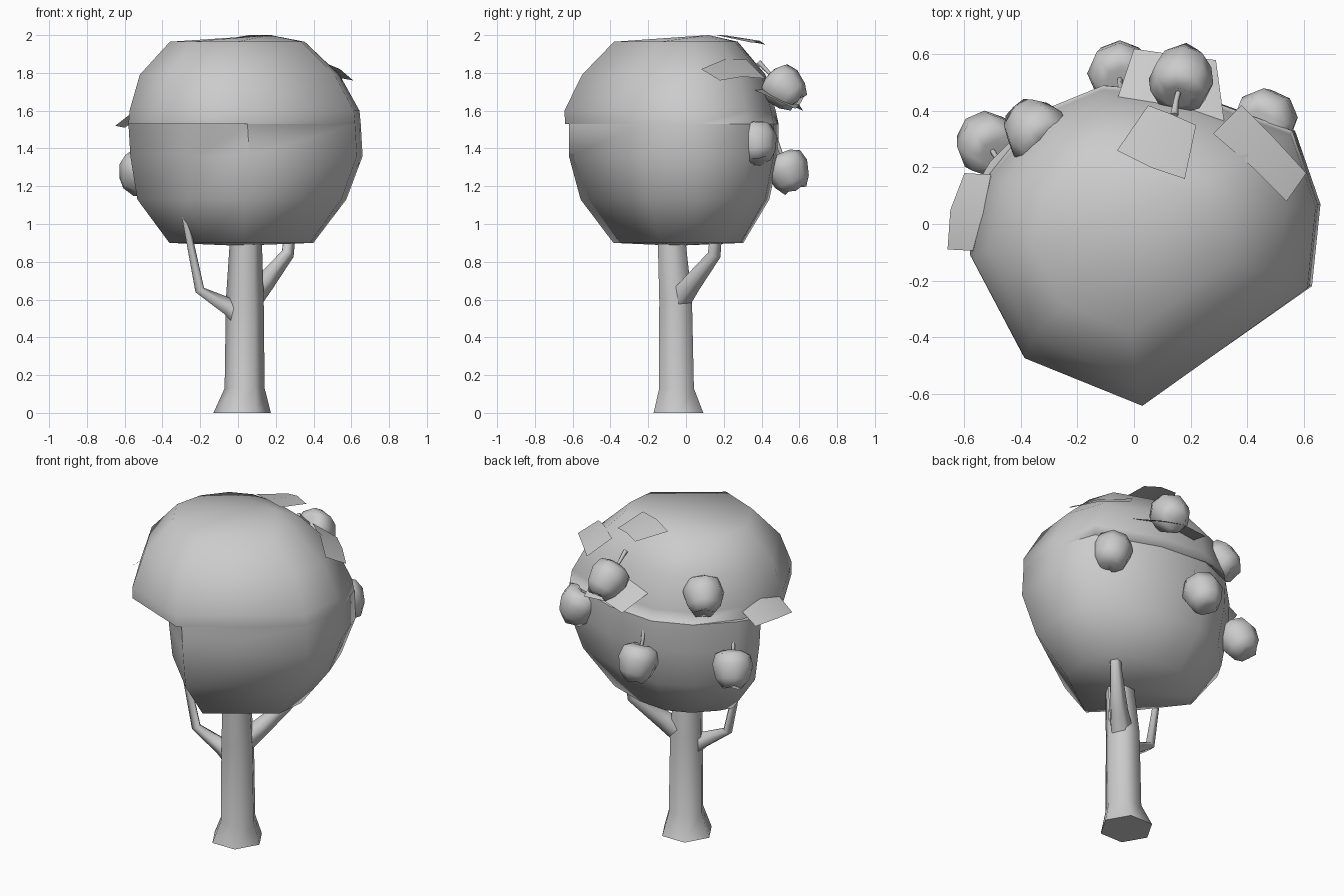
import bpy, math
from mathutils import Vector, Matrix

if "Cube" in bpy.data.objects:
    bpy.data.objects.remove(bpy.data.objects["Cube"])


def make(name, verts, faces, matrix=None, angle=80):
    me = bpy.data.meshes.new(name)
    me.from_pydata([tuple(v) for v in verts], [], faces)
    me.update()
    ob = bpy.data.objects.new(name, me)
    bpy.context.collection.objects.link(ob)
    if matrix:
        ob.matrix_world = matrix
    bpy.ops.object.select_all(action='DESELECT')
    bpy.context.view_layer.objects.active = ob
    ob.select_set(True)
    bpy.ops.object.shade_smooth_by_angle(angle=math.radians(angle))
    return ob


def loft(rings, bottom=None, top=None):
    """Skin equal-length rings; ends close to a point or with a flat cap."""
    n = len(rings[0])
    verts = [v for r in rings for v in r]
    faces = [(k * n + i, k * n + (i + 1) % n, (k + 1) * n + (i + 1) % n, (k + 1) * n + i)
             for k in range(len(rings) - 1) for i in range(n)]
    last = (len(rings) - 1) * n
    if bottom is None:
        faces.append(tuple(reversed(range(n))))
    else:
        verts.append(bottom)
        faces += [((i + 1) % n, i, len(verts) - 1) for i in range(n)]
    if top is None:
        faces.append(tuple(range(last, last + n)))
    else:
        verts.append(top)
        faces += [(last + i, last + (i + 1) % n, len(verts) - 1) for i in range(n)]
    return verts, faces


def circle(n, r):
    return [Vector((r * math.cos(2 * math.pi * i / n), r * math.sin(2 * math.pi * i / n), 0))
            for i in range(n)]


def tube(points, radii, sides):
    pts = [Vector(p) for p in points]
    rings = []
    for i, p in enumerate(pts):
        d = pts[min(i + 1, len(pts) - 1)] - pts[max(i - 1, 0)]
        q = Vector((0, 0, 1)).rotation_difference(d)
        rings.append([p + q @ v for v in circle(sides, radii[i])])
    return loft(rings)


# Trunk: hexagonal, flared at the foot
trunk = [(.022, -.04, 0, .152), (.035, -.05, .13, .106), (.036, -.055, .6, .1), (.044, -.085, 1.05, .078)]
rings = [[Vector((x, y, z)) + v for v in circle(6, r)] for x, y, z, r in trunk]
make("trunk", *loft(rings))

# Branches
make("left_branch", *tube([(.03, -.06, .5), (-.05, -.08, .56), (-.205, -.11, .65), (-.285, -.13, 1.05)],
                          [.07, .05, .028, .018], 5))
make("right_branch", *tube([(.06, -.04, .6), (.14, .03, .69), (.26, .15, .84), (.28, .165, 1.02)],
                           [.07, .055, .037, .032], 5))

# Foliage: upper crown overhangs the lower part at the front left
back = [(.63, -.22), (.66, .07), (.57, .33), (.2, .465), (-.1, .49), (-.32, .4)]
lower = [(.06, -.62)] + back + [(-.5, .22), (-.57, .1), (-.27, -.29)]
upper = [(.04, -.64)] + back + [(-.5, .18), (-.57, -.11), (-.38, -.47)]
levels = [(lower, .9, .62, -.01, 0), (lower, 1.13, .9, -.02, 0), (lower, 1.36, 1, 0, 0),
          (lower, 1.53, 1, -.01, 0), (upper, 1.53, 1, -.01, 0), (upper, 1.6, .99, -.01, -.01),
          (upper, 1.79, .86, -.03, 0), (upper, 1.965, .58, -.03, -.01)]
rings = [[Vector((x * s + dx, y * s + dy, z)) for x, y in shape] for shape, z, s, dx, dy in levels]
make("foliage", *loft(rings, Vector((0, -.05, .885)), Vector((.17, .12, 2))))

# Loose leaf flaps: a root row on the foliage and a tip row standing off it
flaps = {
    "left": ([(-.47, -.1, 1.66), (-.47, .03, 1.66), (-.42, .17, 1.63)],
             [(-.66, -.09, 1.51), (-.65, .05, 1.52), (-.6, .18, 1.51)]),
    "right": ([(.54, .08, 1.82), (.42, .2, 1.87), (.28, .32, 1.87)],
              [(.61, .18, 1.76), (.5, .3, 1.78), (.38, .42, 1.77)]),
    "top": ([(.18, .16, 2.0), (.06, .2, 2.0), (-.06, .26, 1.98)],
            [(.22, .35, 1.96), (.13, .39, 1.97), (.05, .42, 1.95)]),
    "back": ([(.32, .36, 1.71), (.13, .38, 1.74), (-.08, .38, 1.7)],
             [(.29, .58, 1.61), (.14, .6, 1.63), (0, .62, 1.6)]),
}
for side, (root, tip) in flaps.items():
    make(side + "_leaf_flap", root + tip, [(0, 1, 4, 3), (1, 2, 5, 4)])

# Apples with stems leaning towards the tree
profile = [(.06, -.1), (.095, -.06), (.116, .02), (.1, .08), (.05, .103)]
apples = [((-.52, .29, 1.27), (.05, -.08, .17)), ((-.35, .33, 1.69), (.08, -.1, .12)),
          ((-.05, .54, 1.28), (0, -.07, .18)), ((.17, .52, 1.72), (-.03, -.12, .12)),
          ((.47, .37, 1.43), (-.06, -.03, .16))]
for i, (pos, axis) in enumerate(apples, 1):
    m = Matrix.Translation(pos) @ Vector((0, 0, 1)).rotation_difference(Vector(axis)).to_matrix().to_4x4()
    rings = [[v + Vector((0, 0, z)) for v in circle(8, r)] for r, z in profile]
    for k in range(0, 8, 2):
        rings[0][k].z -= .012
    make(f"apple_{i}", *loft(rings, Vector((0, 0, -.09)), Vector((0, 0, .075))), m)
    make(f"apple_stem_{i}", *tube([(0, 0, .06), (0, 0, .12), (.006, 0, .195)], [.01, .01, .015], 5), m)
